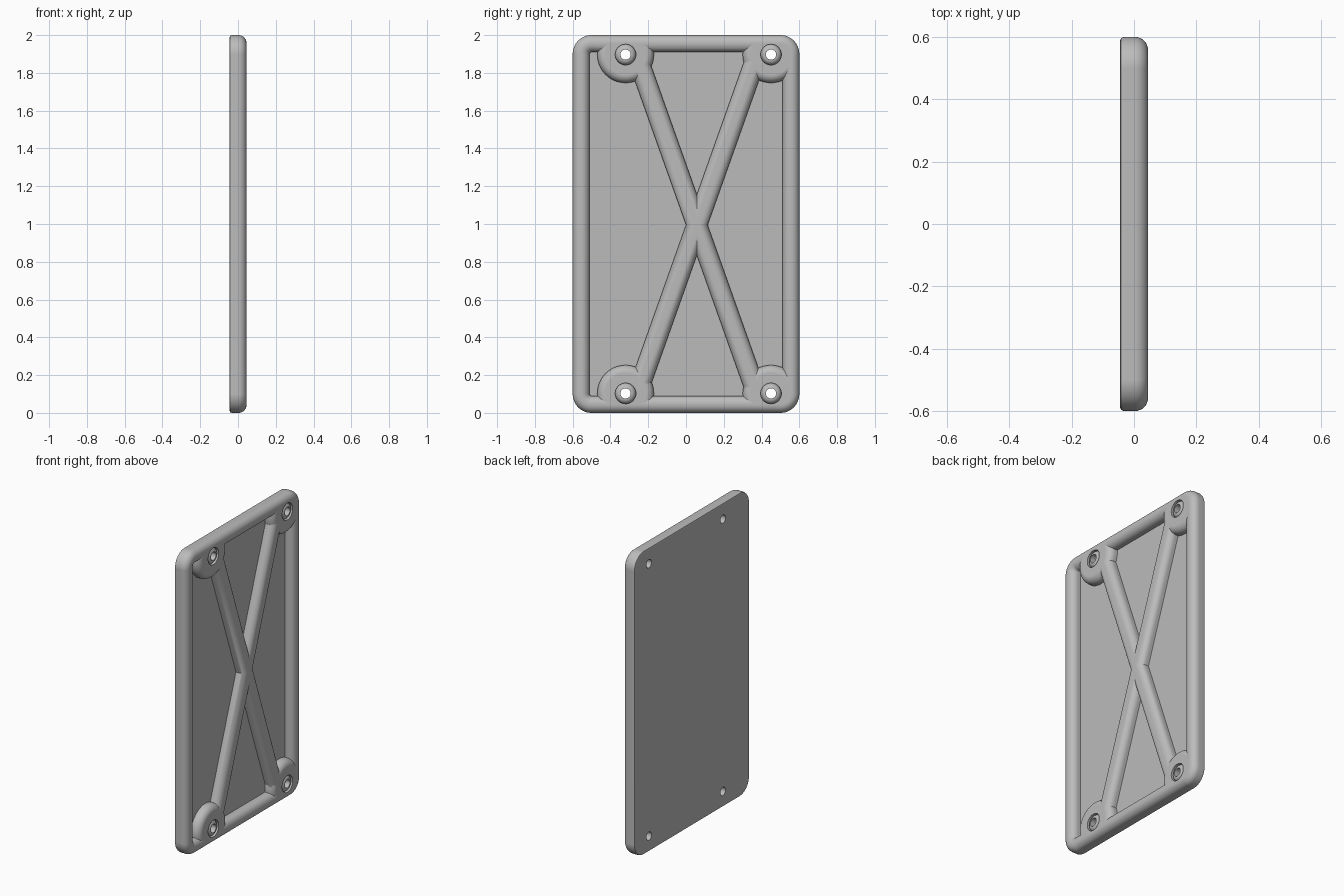
import bpy, bmesh
from math import sin, cos, pi, atan
from mathutils import Matrix

if "Cube" in bpy.data.objects:
    bpy.data.objects.remove(bpy.data.objects["Cube"])

TOP, BACK, FLOOR = 0.045, -0.045, -0.015   # heights along x
FILLET = 0.042
HOLES = [(y, 1 + s * 0.897) for y in (-0.32, 0.45) for s in (-1, 1)]


def outline(hy, hz, r, inset, n):
    """Rounded rectangle in the y-z plane, shrunk by inset."""
    hy, hz, r = hy - inset, hz - inset, max(r - inset, 0)
    pts = []
    for k, (sy, sz) in enumerate([(1, 1), (-1, 1), (-1, -1), (1, -1)]):
        for i in range(n + 1):
            a = (k + i / n) * pi / 2
            pts.append((sy * (hy - r) + r * cos(a), sz * (hz - r) + r * sin(a)))
    return pts


def loft(name, hy, hz, r, profile, n=12, at=(0, 1), turn=0):
    """Sweep a profile of (inset, x) pairs round an outline and cap both ends."""
    bm = bmesh.new()
    loops = [[bm.verts.new((x, y, z)) for y, z in outline(hy, hz, r, inset, n)]
             for inset, x in profile]
    for a, b in zip(loops, loops[1:]):
        for i in range(len(a)):
            bm.faces.new((a[i - 1], a[i], b[i], b[i - 1]))
    bm.faces.new(loops[0])
    bm.faces.new(loops[-1])
    bmesh.ops.remove_doubles(bm, verts=bm.verts, dist=1e-5)
    bmesh.ops.recalc_face_normals(bm, faces=bm.faces)
    bm.transform(Matrix.Translation((0, *at)) @ Matrix.Rotation(turn, 4, 'X'))
    mesh = bpy.data.meshes.new(name)
    bm.to_mesh(mesh)
    bm.free()
    obj = bpy.data.objects.new(name, mesh)
    bpy.context.collection.objects.link(obj)
    return obj


def combine(target, tool, operation):
    """Apply a boolean and discard the tool."""
    mod = target.modifiers.new(operation, 'BOOLEAN')
    mod.operation, mod.object, mod.solver = operation, tool, 'EXACT'
    bpy.context.view_layer.objects.active = target
    bpy.ops.object.modifier_apply(modifier=mod.name)
    bpy.data.objects.remove(tool)


def rounded(inset, r, steps=8):
    """Quarter-round rising to TOP, starting at the given inset."""
    return [(inset + r * (1 - cos(t)), TOP - r * (1 - sin(t)))
            for t in (i / steps * pi / 2 for i in range(steps + 1))]


# Plate: small back edge, rounded rim, recessed floor
back_edge = [(0.012, BACK), (0.0035, BACK + 0.0035), (0, BACK + 0.012)]
rim_inside = [(0.09 - i, x) for i, x in reversed(rounded(0, FILLET))]
panel = loft("panel", 0.6, 1.0, 0.1,
             back_edge + rounded(0, FILLET) + rim_inside + [(0.09, FLOOR)])

# Diagonal ribs and corner bosses
raised = [(0, -0.03)] + rounded(0, FILLET)
parts = [loft("rib", 0.054, 1.03, 0, raised, n=1, at=(0.0575, 0.995), turn=s * atan(0.355))
         for s in (1, -1)]
parts += [loft("boss", 0.15, 0.15, 0.15, raised, at=h) for h in HOLES]
bracing = parts[0]
for part in parts[1:]:
    combine(bracing, part, 'UNION')

# Keep the bracing inside the rim, then join it to the panel
limit = loft("limit", 0.6, 1.0, 0.1, [(0.004, -0.04)] + rounded(0.004, FILLET))
combine(bracing, limit, 'INTERSECT')
combine(panel, bracing, 'UNION')

# Screw holes with flared mouths
bore, flare = 0.027, 0.028
for h in HOLES:
    mouth = [(flare * (1 - sin(t)), TOP - flare * (1 - cos(t)))
             for t in (i / 6 * pi / 2 for i in range(7))]
    mouth = [(i, x) for i, x in reversed(mouth)]
    wide = bore + flare
    cutter = loft("hole_cutter", wide, wide, wide,
                  [(0, TOP + 0.02)] + mouth[::1] + [(flare, BACK - 0.02)], n=8, at=h)
    combine(panel, cutter, 'DIFFERENCE')

# Colour and shading
grey = bpy.data.materials.new("plain grey")
grey.use_nodes = True
colour = (0.5, 0.5, 0.5, 1)
grey.diffuse_color = colour
grey.node_tree.nodes["Principled BSDF"].inputs["Base Color"].default_value = colour
panel.data.materials.clear()
panel.data.materials.append(grey)
for face in panel.data.polygons:
    face.material_index = 0

bpy.ops.object.select_all(action='DESELECT')
panel.select_set(True)
bpy.context.view_layer.objects.active = panel
bpy.ops.object.shade_smooth_by_angle(angle=pi / 6)
weighted = panel.modifiers.new("even_shading", 'WEIGHTED_NORMAL')
weighted.keep_sharp = True
